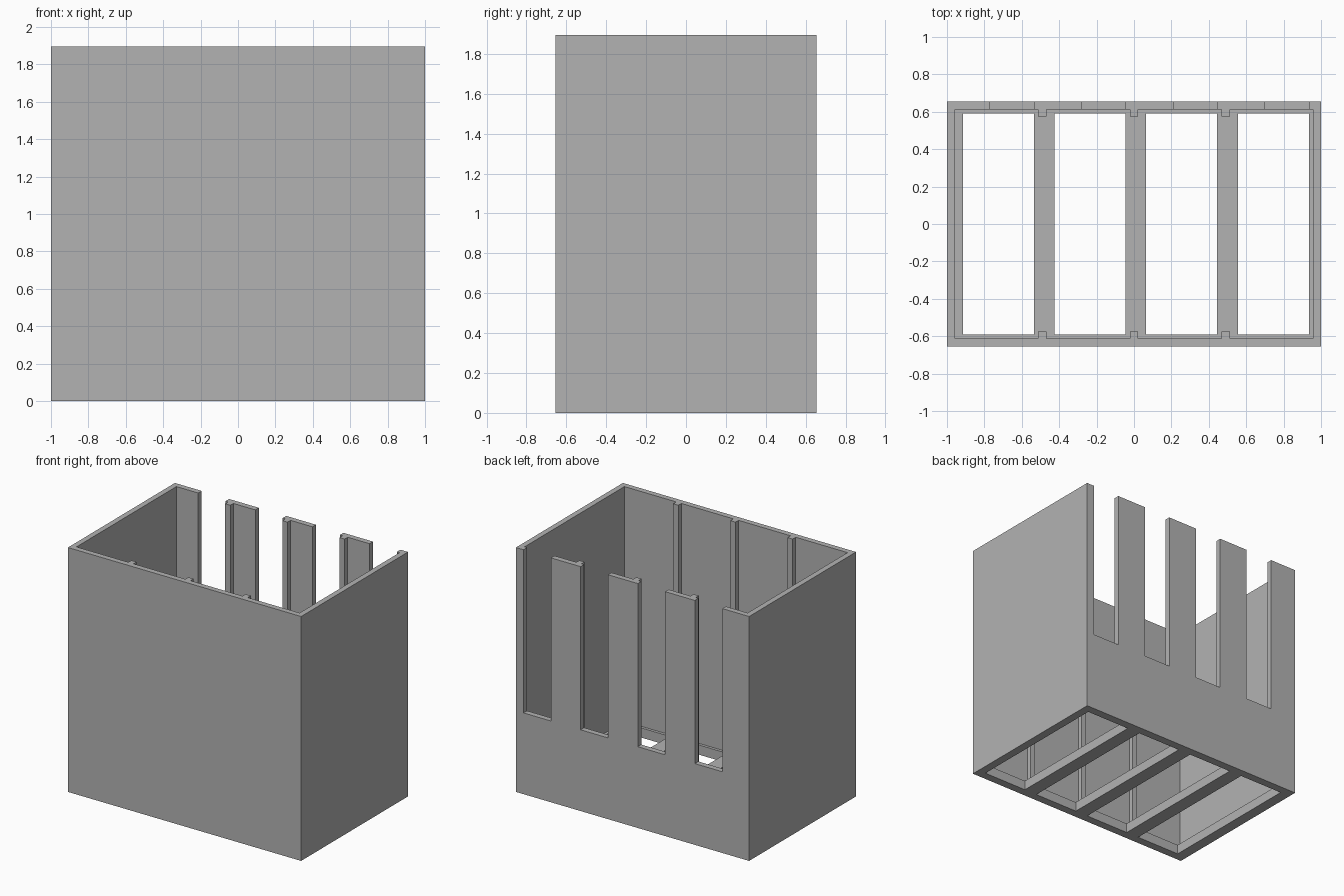
import bpy
import bmesh

cube = bpy.data.objects.get("Cube")
if cube:
    bpy.data.objects.remove(cube, do_unlink=True)

HALF_X, HALF_Y, HEIGHT = 1.0, 0.655, 1.895
IN_X, IN_Y = 0.957, 0.612
FLOOR = 0.075
PITCH = 0.49
BAY_ENDS = [-0.535 + PITCH * i for i in range(4)]

grey = bpy.data.materials.new("plain grey")
grey.use_nodes = True
colour = (0.45, 0.45, 0.45, 1)
grey.diffuse_color = colour
grey.node_tree.nodes["Principled BSDF"].inputs["Base Color"].default_value = colour


def prism(name, outline, z0, z1):
    """Extrude an xy outline between two heights."""
    bm = bmesh.new()
    face = bm.faces.new([bm.verts.new((x, y, z0)) for x, y in outline])
    top = bmesh.ops.extrude_face_region(bm, geom=[face])["geom"]
    verts = [v for v in top if isinstance(v, bmesh.types.BMVert)]
    bmesh.ops.translate(bm, verts=verts, vec=(0, 0, z1 - z0))
    bmesh.ops.recalc_face_normals(bm, faces=bm.faces)
    mesh = bpy.data.meshes.new(name)
    bm.to_mesh(mesh)
    bm.free()
    mesh.materials.append(grey)
    obj = bpy.data.objects.new(name, mesh)
    bpy.context.collection.objects.link(obj)
    return obj


def rect(x0, x1, y0, y1):
    return [(x0, y0), (x1, y0), (x1, y1), (x0, y1)]


def cut(target, cutter):
    """Subtract the cutter, apply the result and remove the cutter."""
    cutter.hide_render = True
    mod = target.modifiers.new("cut", "BOOLEAN")
    mod.operation = "DIFFERENCE"
    mod.solver = "EXACT"
    mod.object = cutter
    bpy.context.view_layer.objects.active = target
    bpy.ops.object.modifier_apply(modifier=mod.name)
    bpy.data.objects.remove(cutter, do_unlink=True)


# Outer block
box = prism("slotted_box", rect(-HALF_X, HALF_X, -HALF_Y, HALF_Y), 0, HEIGHT)

# Inner cavity, notched so that divider ribs remain on both long walls
RIB_W, RIB_Y = 0.022, 0.575
front = [(-IN_X, -IN_Y)]
for cx in (-PITCH, 0, PITCH):
    front += [(cx - RIB_W, -IN_Y), (cx - RIB_W, -RIB_Y),
              (cx + RIB_W, -RIB_Y), (cx + RIB_W, -IN_Y)]
front.append((IN_X, -IN_Y))
back = [(x, -y) for x, y in reversed(front)]
cut(box, prism("cavity_cutter", front + back, FLOOR, HEIGHT + 0.2))

# Floor openings and tall slots in the back wall, one of each per bay
for end in BAY_ENDS:
    cut(box, prism("floor_cutter", rect(end - 0.38, end, -0.59, 0.59), -0.2, FLOOR + 0.1))
    cut(box, prism("slot_cutter", rect(end - 0.235, end, 0.5, 0.8), 0.63, HEIGHT + 0.2))
